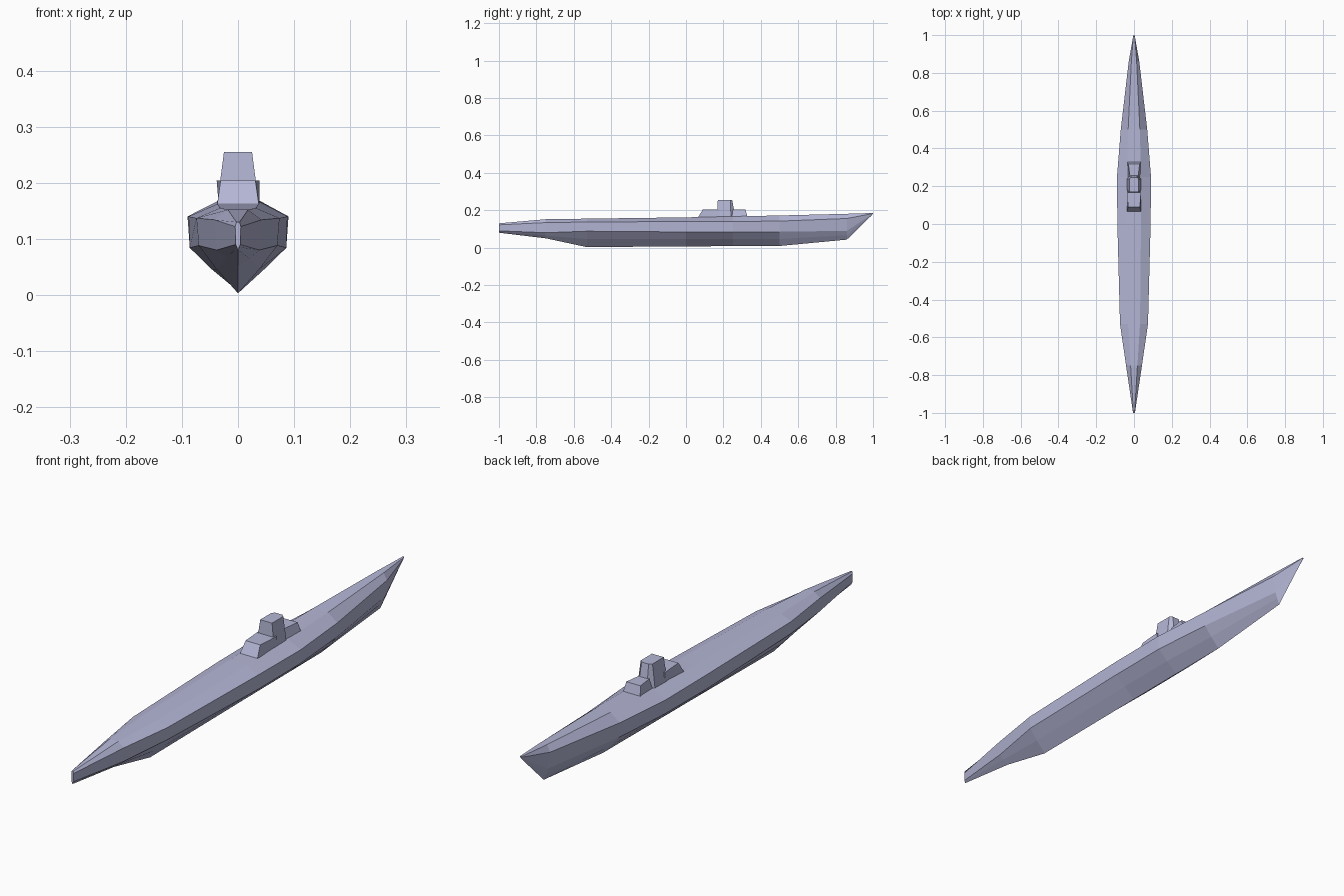
import bpy
import bmesh

default_cube = bpy.data.objects.get("Cube")
if default_cube:
    bpy.data.objects.remove(default_cube, do_unlink=True)


def make_material(name, colour):
    material = bpy.data.materials.new(name)
    material.use_nodes = True
    material.diffuse_color = colour
    material.node_tree.nodes["Principled BSDF"].inputs["Base Color"].default_value = colour
    return material


grey = make_material("pale blue grey", (0.46, 0.47, 0.67, 1))


def loft(name, rings):
    """Join closed rings of points with side faces and cap both ends."""
    mesh_builder = bmesh.new()
    loops = [[mesh_builder.verts.new(point) for point in ring] for ring in rings]
    count = len(loops[0])
    for lower, upper in zip(loops, loops[1:]):
        for i in range(count):
            j = (i + 1) % count
            mesh_builder.faces.new((lower[i], lower[j], upper[j], upper[i]))
    mesh_builder.faces.new(loops[0])
    mesh_builder.faces.new(loops[-1])
    bmesh.ops.recalc_face_normals(mesh_builder, faces=mesh_builder.faces)
    mesh = bpy.data.meshes.new(name)
    mesh_builder.to_mesh(mesh)
    mesh_builder.free()
    mesh.materials.append(grey)
    part = bpy.data.objects.new(name, mesh)
    bpy.context.collection.objects.link(part)
    return part


def mirrored(half):
    """Complete a half outline with its mirror image across the centre line."""
    return half + [(-x, y, z) for x, y, z in reversed(half)]


def hull_section(y, keel, chine_x, low_z, high_x, high_z, deck_x, deck_z):
    # Slightly full bilge halfway between keel and lower chine
    bilge = (chine_x * 0.54, y, keel + (low_z - keel) * 0.5)
    half = [bilge, (chine_x, y, low_z), (high_x, y, high_z), (deck_x, y, deck_z)]
    return [(0, y, keel)] + mirrored(half)


# Hull: stern to raked bow
loft("hull", [hull_section(*station) for station in (
    (-1, .08, .004, .09, .005, .122, .003, .13),
    (-.75, .05, .038, .08, .042, .134, .018, .152),
    (-.53, .003, .07, .088, .074, .137, .032, .155),
    (0, .007, .086, .084, .088, .14, .037, .162),
    (.25, .008, .086, .085, .09, .14, .037, .167),
    (.5, .009, .066, .085, .07, .142, .031, .172),
    (.86, .043, .018, .09, .028, .156, .014, .181),
    (.99, .17, .003, .175, .005, .181, .004, .185),
    (1, .182, .002, .183, .003, .184, .003, .186),
)])


def tower_block(name, base_z, top_z, base, top):
    """A block tapering between two half outlines given as (x, y)."""
    return loft(name, [mirrored([(x, y, z) for x, y in outline])
                       for outline, z in ((base, base_z), (top, top_z))])


# Aft gun platform, sloped at its after end
tower_block("aft_platform", .155, .204,
            [(.038, .06), (.034, .18)], [(.031, .09), (.038, .18)])
# Conning tower with chamfered forward corners
tower_block("conning_tower", .155, .255,
            [(.038, .165), (.038, .24), (.018, .265)],
            [(.025, .17), (.025, .238), (.015, .247)])
# Forward platform
tower_block("forward_platform", .155, .203,
            [(.034, .24), (.038, .332)], [(.02, .24), (.03, .318)])
